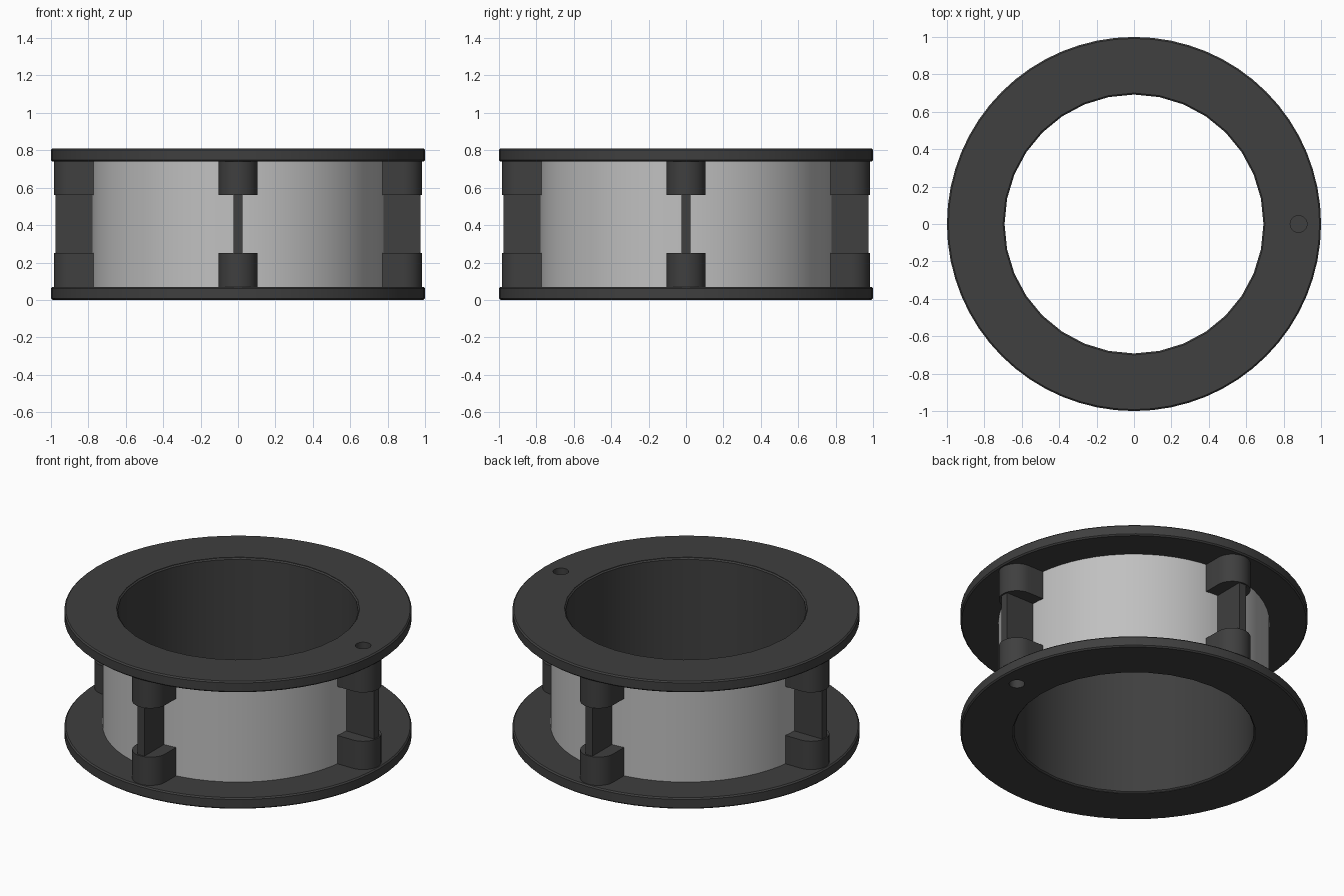
import bpy, bmesh, math
from mathutils import Matrix, Vector

cube = bpy.data.objects.get("Cube")
if cube:
    bpy.data.objects.remove(cube, do_unlink=True)

HEIGHT, PLATE = 0.81, 0.07          # overall height, flange thickness
BORE, DRUM = 0.70, 0.78             # opening and drum radii
POST, POST_R, BOSS = 0.88, 0.105, 0.18


def material(name, value):
    mat = bpy.data.materials.new(name)
    mat.use_nodes = True
    color = (value, value, value, 1)
    mat.diffuse_color = color
    mat.node_tree.nodes["Principled BSDF"].inputs["Base Color"].default_value = color
    return mat


dark = material("dark grey", 0.05)
silver = material("silver", 0.53)


def finish(bm, name, mat):
    bmesh.ops.recalc_face_normals(bm, faces=bm.faces)
    mesh = bpy.data.meshes.new(name)
    bm.to_mesh(mesh)
    bm.free()
    obj = bpy.data.objects.new(name, mesh)
    mesh.materials.append(mat)
    bpy.context.collection.objects.link(obj)
    return obj


def select(obj):
    bpy.ops.object.select_all(action='DESELECT')
    obj.select_set(True)
    bpy.context.view_layer.objects.active = obj


def smooth(obj):
    select(obj)
    bpy.ops.object.shade_smooth_by_angle(angle=math.radians(30))


def revolve(name, profile, steps, mat):
    """Spin a closed (radius, z) outline around the z axis."""
    bm = bmesh.new()
    rings = []
    for i in range(steps):
        a = math.tau * i / steps
        rings.append([bm.verts.new((r * math.cos(a), r * math.sin(a), z)) for r, z in profile])
    count = len(profile)
    for i in range(steps):
        here, there = rings[i], rings[(i + 1) % steps]
        for j in range(count):
            k = (j + 1) % count
            bm.faces.new((here[j], there[j], there[k], here[k]))
    return finish(bm, name, mat)


def prism(name, outline, z0, z1, mat, angle=0):
    """Extrude a flat outline upwards and turn it around the z axis."""
    bm = bmesh.new()
    face = bm.faces.new([bm.verts.new((x, y, z0)) for x, y in outline])
    top = bmesh.ops.extrude_face_region(bm, geom=[face])["geom"]
    bmesh.ops.translate(bm, vec=Vector((0, 0, z1 - z0)),
                        verts=[v for v in top if isinstance(v, bmesh.types.BMVert)])
    bm.transform(Matrix.Rotation(angle, 4, 'Z'))
    return finish(bm, name, mat)


def circle(radius, steps, cx=0):
    return [(cx + radius * math.cos(math.tau * i / steps),
             radius * math.sin(math.tau * i / steps)) for i in range(steps)]


def cut(obj, cutters):
    select(obj)
    for cutter in cutters:
        mod = obj.modifiers.new("cut", 'BOOLEAN')
        mod.operation, mod.solver, mod.object = 'DIFFERENCE', 'EXACT', cutter
        bpy.ops.object.modifier_apply(modifier=mod.name)


# Drum: dark sleeve with chamfered ends, wrapped by a silver band
sleeve = revolve("inner_sleeve", [(0.692, 0.01), (0.702, 0.001), (0.75, 0.03),
                                  (0.75, HEIGHT - 0.03), (0.702, HEIGHT - 0.001),
                                  (0.692, HEIGHT - 0.01)], 32, dark)
band = revolve("drum_band", [(0.74, 0.06), (DRUM, 0.06), (DRUM, HEIGHT - 0.06),
                             (0.74, HEIGHT - 0.06)], 64, silver)
smooth(sleeve)
smooth(band)

# Helpers for the bore and the blind screw holes
bore_cutter = prism("bore_cutter", circle(BORE, 32), -0.1, 1, dark)
hole_cutters = []
for i in range(4):
    for z0, z1 in ((-0.1, 0.2), (HEIGHT - 0.2, HEIGHT + 0.1)):
        hole_cutters.append(prism("hole_cutter", circle(0.045, 24, POST), z0, z1,
                                  dark, i * math.pi / 2))
for helper in hole_cutters + [bore_cutter]:
    helper.hide_render = True

# Flanges with softened rims
for name, z0 in (("lower_flange", 0), ("upper_flange", HEIGHT - PLATE)):
    flange = prism(name, circle(1, 64), z0, z0 + PLATE, dark)
    select(flange)
    bevel = flange.modifiers.new("rim", 'BEVEL')
    bevel.width, bevel.segments = 0.008, 1
    bevel.limit_method, bevel.angle_limit = 'ANGLE', math.radians(40)
    bpy.ops.object.modifier_apply(modifier=bevel.name)
    cut(flange, [bore_cutter] + hole_cutters)
    smooth(flange)

# Four posts: a round-nosed boss at each end joined by a thin web
nose = [(POST + POST_R * math.cos(t), POST_R * math.sin(t))
        for t in (math.pi * (i / 16 - 0.5) for i in range(17))]
boss_outline = nose + [(0.76, POST_R), (0.76, -POST_R)]
web_outline = [(0.76, -0.025), (0.975, -0.025), (0.975, 0.025), (0.76, 0.025)]
for i, side in enumerate(("left", "back", "right", "front")):
    angle = i * math.pi / 2
    low_top = PLATE + BOSS
    high_base = HEIGHT - low_top
    for level, z0, z1 in (("lower", PLATE - 0.02, low_top),
                          ("upper", high_base, HEIGHT - PLATE + 0.02)):
        boss = prism(f"{side}_{level}_boss", boss_outline, z0, z1, dark, angle)
        cut(boss, hole_cutters)
        smooth(boss)
    prism(f"{side}_web", web_outline, low_top - 0.01, high_base + 0.01, dark, angle)

for helper in hole_cutters + [bore_cutter]:
    bpy.data.objects.remove(helper, do_unlink=True)
